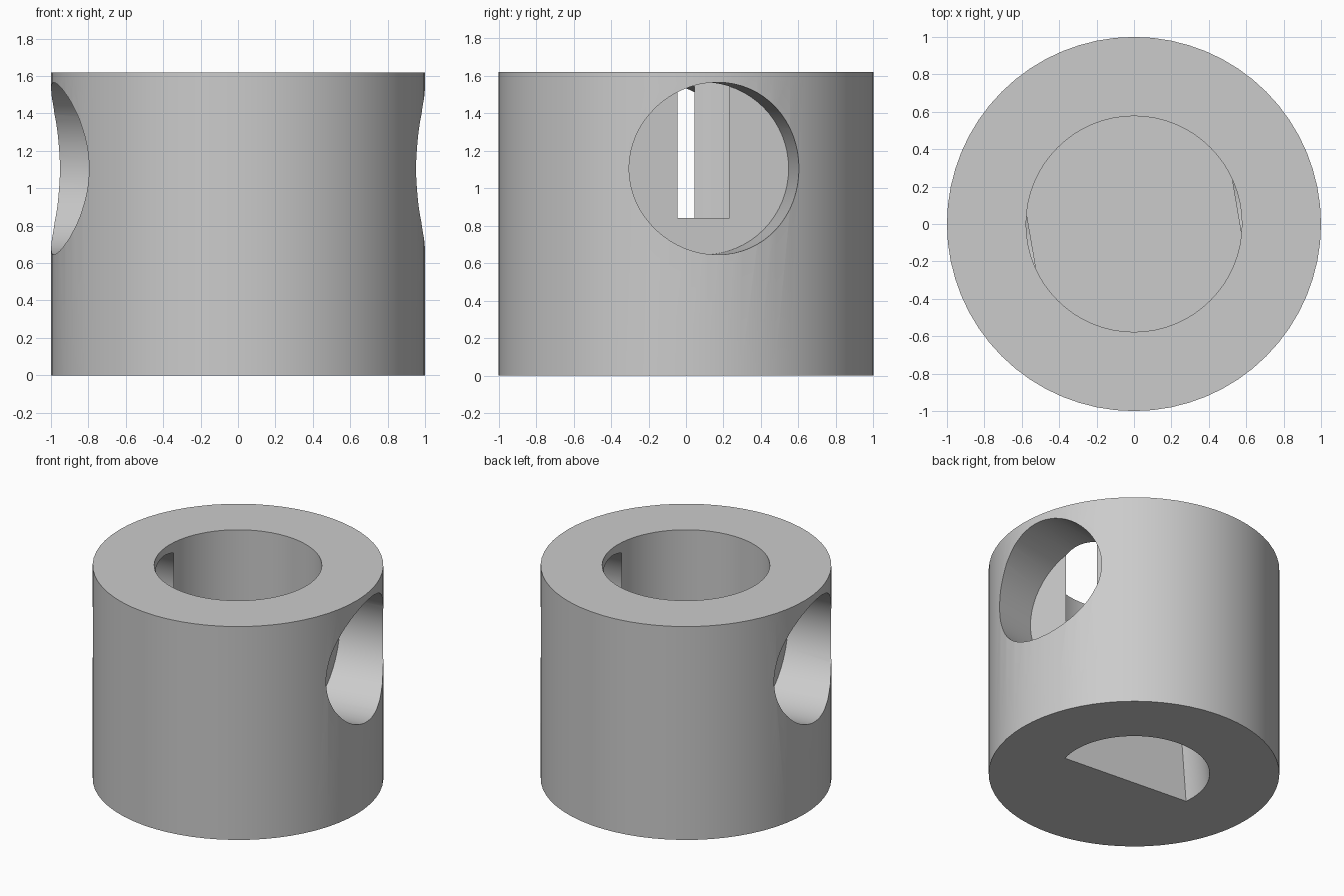
import bpy
import bmesh
from math import radians, cos, sin, acos, pi
from mathutils import Matrix

cube = bpy.data.objects.get("Cube")
if cube:
    bpy.data.objects.remove(cube, do_unlink=True)

HEIGHT = 1.62
FLOOR = 0.84          # floor of the top bore
HOLE_ANGLE = 9.7      # heading of the side holes

grey = bpy.data.materials.new("plain grey")
grey.use_nodes = True
colour = (0.6, 0.6, 0.6, 1)
grey.diffuse_color = colour
grey.node_tree.nodes["Principled BSDF"].inputs["Base Color"].default_value = colour


def make_object(name, bm):
    bmesh.ops.recalc_face_normals(bm, faces=bm.faces)
    mesh = bpy.data.meshes.new(name)
    bm.to_mesh(mesh)
    bm.free()
    mesh.materials.append(grey)
    obj = bpy.data.objects.new(name, mesh)
    bpy.context.collection.objects.link(obj)
    return obj


def cylinder(name, radius, start, end, sides=64, turn=Matrix()):
    """Cylinder along z from start to end, then turned into place."""
    bm = bmesh.new()
    bmesh.ops.create_cone(bm, cap_ends=True, segments=sides, radius1=radius,
                          radius2=radius, depth=end - start,
                          matrix=turn @ Matrix.Translation((0, 0, (start + end) / 2)))
    return make_object(name, bm)


def d_socket(name, radius, flat, angle, start, end, taper):
    """Tapered plug with a D section; its flat faces away from the angle."""
    half = acos(flat / radius)
    bm = bmesh.new()
    rings = []
    for z, scale in ((start, 1), (end, taper)):
        arc = [angle - half + 2 * half * i / 48 for i in range(49)]
        rings.append([bm.verts.new((scale * radius * cos(a), scale * radius * sin(a), z))
                      for a in arc])
    low, high = rings
    bm.faces.new(low)
    bm.faces.new(high)
    for i in range(len(low)):
        j = (i + 1) % len(low)
        bm.faces.new((low[i], low[j], high[j], high[i]))
    return make_object(name, bm)


# Solid body
body = cylinder("collar_body", 1, 0, HEIGHT)

# Blind bore from the top and D socket from below
cutters = [
    cylinder("top_bore_cutter", 0.577, FLOOR, HEIGHT + 0.2),
    d_socket("shaft_socket_cutter", 0.52, -0.1, radians(85.4), -0.001, 0.68, 0.88),
]

# Two opposite flat-bottomed side holes that just break into the bore
for side, heading in (("left", 0), ("right", pi)):
    turn = (Matrix.Translation((0, 0, 1.105))
            @ Matrix.Rotation(radians(HOLE_ANGLE) + heading, 4, "Z")
            @ Matrix.Rotation(pi / 2, 4, "Y"))
    cutters.append(cylinder(side + "_hole_cutter", 0.46, 0.559, 1.3, turn=turn))

# Cut every opening, then discard the cutters
bpy.ops.object.select_all(action="DESELECT")
body.select_set(True)
bpy.context.view_layer.objects.active = body
for cutter in cutters:
    cutter.hide_render = True
    mod = body.modifiers.new(cutter.name, "BOOLEAN")
    mod.operation = "DIFFERENCE"
    mod.solver = "EXACT"
    mod.object = cutter
    bpy.ops.object.modifier_apply(modifier=mod.name)
for cutter in cutters:
    bpy.data.objects.remove(cutter, do_unlink=True)

bpy.ops.object.shade_smooth_by_angle(angle=radians(30))
